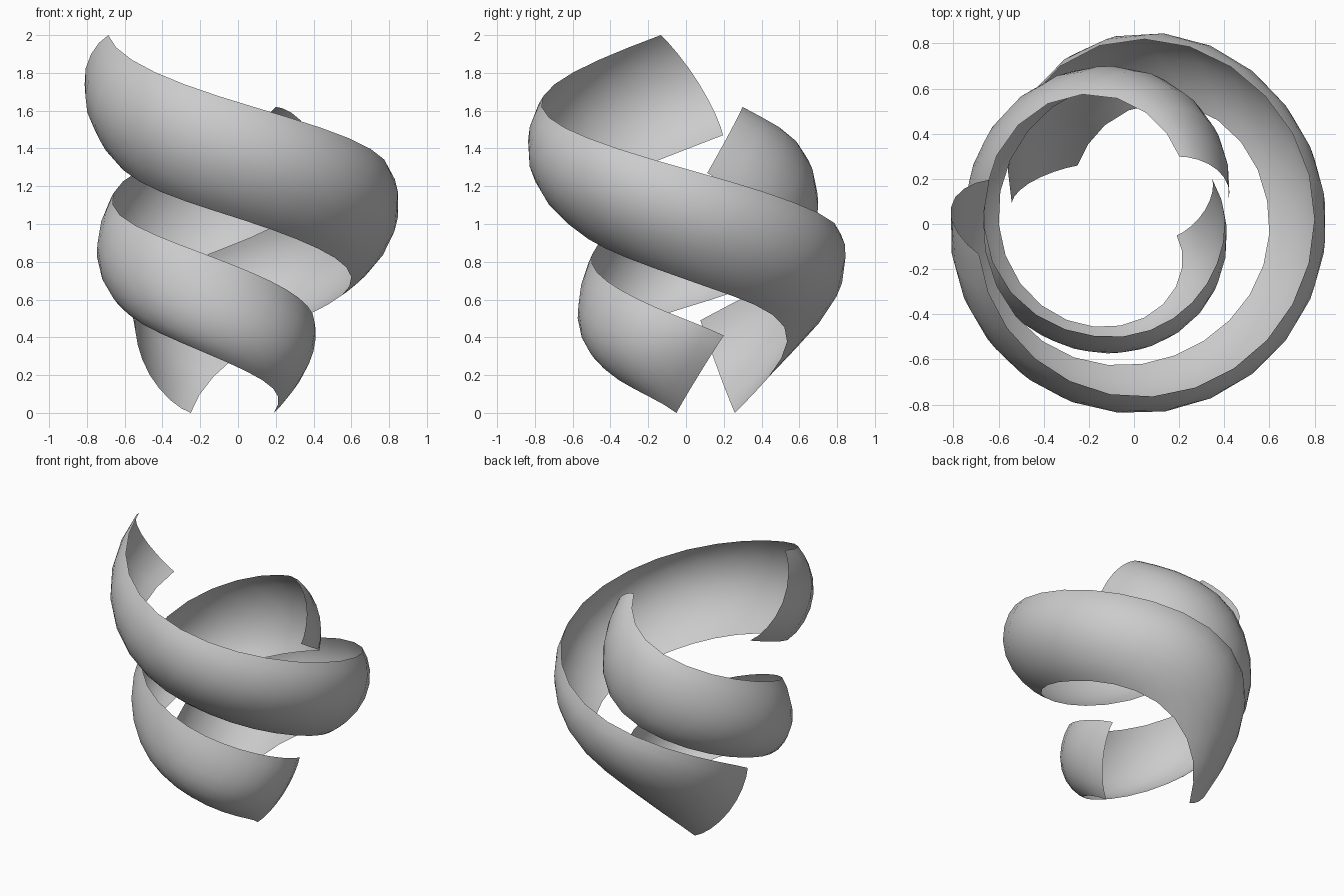
import bpy
import math
from mathutils import Vector

old = bpy.data.objects.get("Cube")
if old:
    bpy.data.objects.remove(old, do_unlink=True)

STEPS = 24    # segments along a ribbon
ACROSS = 8    # segments across a ribbon

grey = bpy.data.materials.new("plain grey")
grey.use_nodes = True
colour = (0.6, 0.6, 0.6, 1)
grey.diffuse_color = colour
grey.node_tree.nodes["Principled BSDF"].inputs["Base Color"].default_value = colour


def spline(values, t):
    """Smooth curve through evenly spaced values, t from start to end of the ribbon."""
    last = len(values) - 1
    i = min(int(t * last), last - 1)
    u = t * last - i
    padded = [2 * values[0] - values[1], *values, 2 * values[-1] - values[-2]]
    a, b, c, d = padded[i:i + 4]
    return b + u / 2 * (c - a + u * (2 * a - 5 * b + 4 * c - d + u * (3 * (b - c) + d - a)))


def rail_point(rail, t):
    """Point on a spiral rail given by its angle range, radii and heights."""
    (start, end), radii, heights = rail
    angle = math.radians(start + (end - start) * t)
    radius = spline(radii, t)
    return Vector((radius * math.cos(angle), radius * math.sin(angle), spline(heights, t)))


def ribbon(name, upper, crest, lower):
    """Curved strip whose cross-section bows from the upper rail over the crest to the lower rail."""
    verts, faces = [], []
    for i in range(STEPS + 1):
        top, mid, low = (rail_point(r, i / STEPS) for r in (upper, crest, lower))
        bow = mid - (top + low) / 2
        for j in range(ACROSS + 1):
            s = (1 - math.cos(math.pi * j / ACROSS)) / 4 + j / ACROSS / 2
            verts.append(top.lerp(low, s) + bow * max(0, 4 * s * (1 - s)) ** 0.85)
    row = ACROSS + 1
    for i in range(STEPS):
        for j in range(ACROSS):
            k = i * row + j
            faces.append((k, k + 1, k + row + 1, k + row))
    mesh = bpy.data.meshes.new(name)
    mesh.from_pydata(verts, [], faces)
    mesh.flip_normals()
    mesh.materials.append(grey)
    mesh.shade_smooth()
    obj = bpy.data.objects.new(name, mesh)
    bpy.context.collection.objects.link(obj)
    return obj


# Large outer ribbon, one turn downwards
ribbon("outer_ribbon",
       upper=((191, 532), (.70, .76, .785, .81, .80, .545), (2, 1.69, 1.42, 1.15, .87, .49)),
       crest=((175, 519), (.815, .83, .83, .825, .79, .50), (1.74, 1.43, 1.16, .88, .60, .20)),
       lower=((163, 494), (.67, .66, .605, .60, .57, .36), (1.47, 1.18, .94, .70, .44, 0)))

# Smaller inner ribbon, nested within the outer one
ribbon("inner_ribbon",
       upper=((56, 390), (.36, .65, .655, .515, .415, .40), (1.62, 1.36, 1.07, .82, .60, .41)),
       crest=((33, 371), (.44, .71, .755, .63, .49, .32), (1.50, 1.17, .85, .58, .36, .19)),
       lower=((15, 345), (.434, .62, .62, .56, .41, .196), (1.27, .94, .67, .45, .21, 0)))
